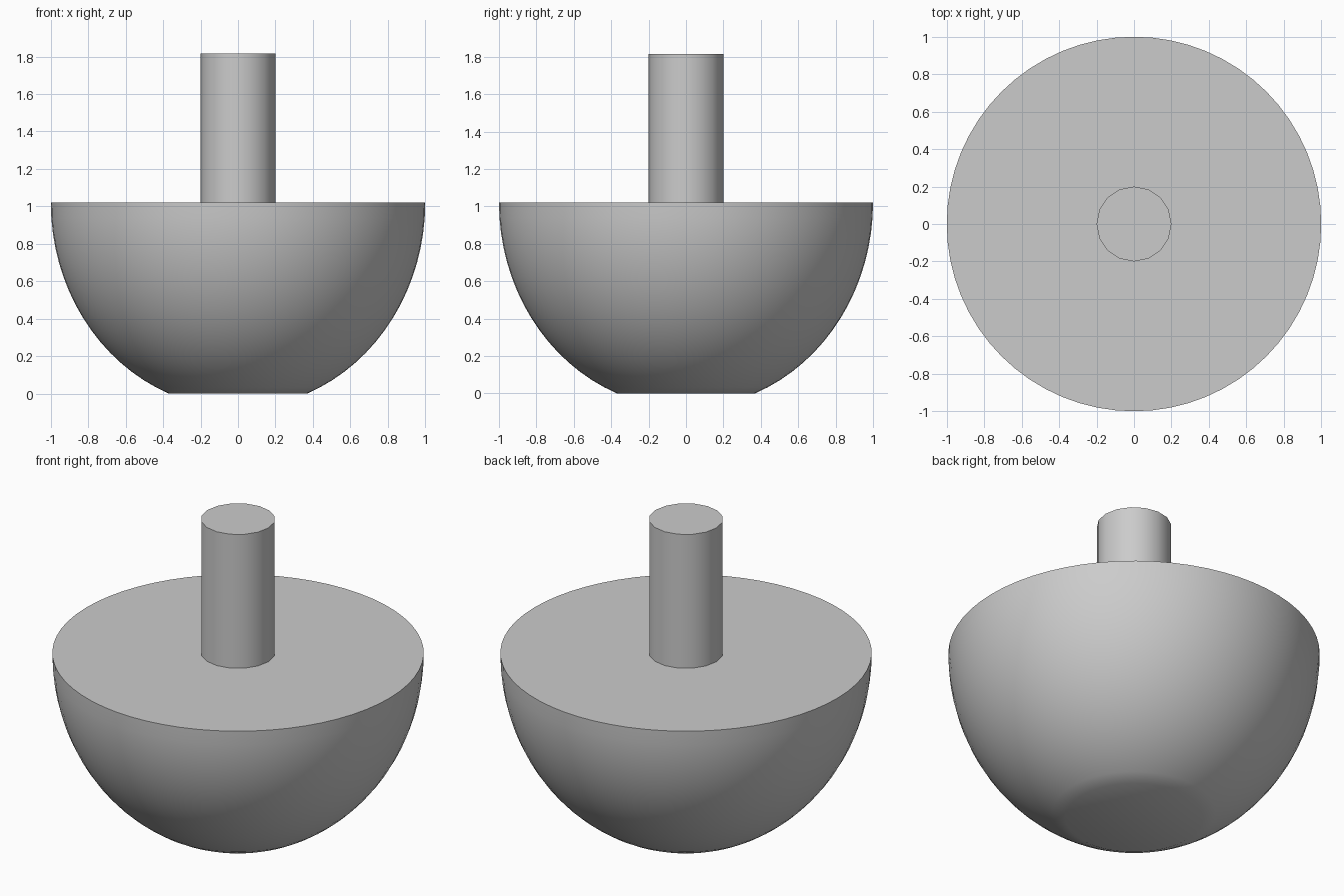
import bpy
from math import sin, cos, pi, radians, acos

cube = bpy.data.objects.get("Cube")
if cube:
    bpy.data.objects.remove(cube, do_unlink=True)

# One plain grey for everything
grey = bpy.data.materials.new("plain_grey")
grey.use_nodes = True
colour = (0.6, 0.6, 0.6, 1)
grey.diffuse_color = colour
grey.node_tree.nodes["Principled BSDF"].inputs["Base Color"].default_value = colour


def lathe(name, profile, sides):
    """Spin a (radius, height) profile round z and cap both ends."""
    verts = [(r * cos(2 * pi * i / sides), r * sin(2 * pi * i / sides), z)
             for r, z in profile for i in range(sides)]
    faces = [(k * sides + i, k * sides + (i + 1) % sides,
              (k + 1) * sides + (i + 1) % sides, (k + 1) * sides + i)
             for k in range(len(profile) - 1) for i in range(sides)]
    faces.append(tuple(reversed(range(sides))))
    faces.append(tuple(range(len(verts) - sides, len(verts))))
    mesh = bpy.data.meshes.new(name)
    mesh.from_pydata(verts, [], faces)
    mesh.materials.append(grey)
    obj = bpy.data.objects.new(name, mesh)
    bpy.context.collection.objects.link(obj)
    bpy.ops.object.select_all(action="DESELECT")
    obj.select_set(True)
    bpy.context.view_layer.objects.active = obj
    bpy.ops.object.shade_smooth_by_angle(angle=radians(35))
    return obj


# Rounded body with a flat foot and a flat top
RIM, FOOT, STEPS = 1.02, 0.37, 16
start = acos(FOOT)
depth = RIM / sin(start)
body = [(cos(start * (1 - k / STEPS)), RIM - depth * sin(start * (1 - k / STEPS)))
        for k in range(STEPS + 1)]
lathe("rounded_body", body, 64)

# Upright stem
lathe("stem", [(0.2, RIM - 0.02), (0.2, 1.815)], 16)
